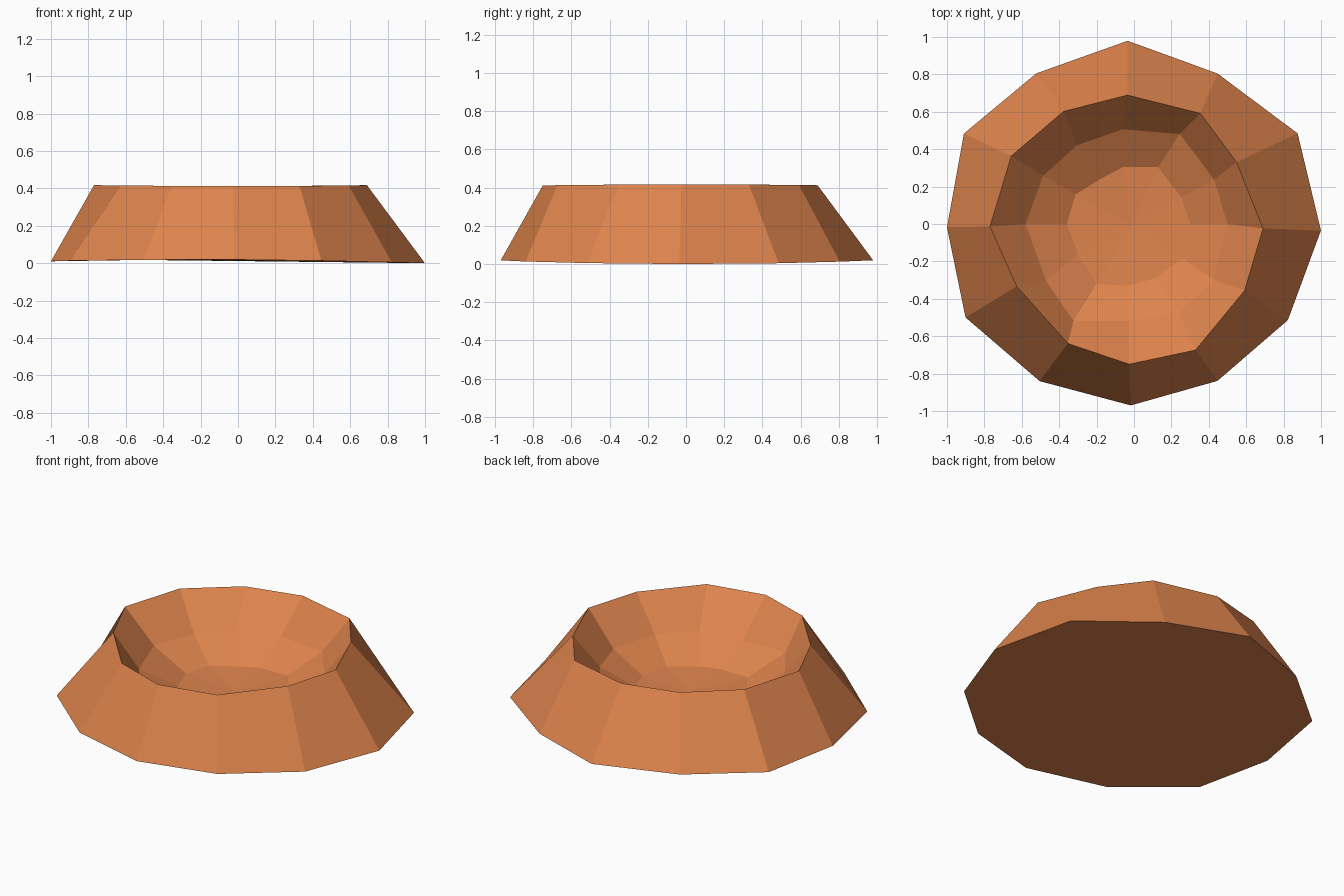
import bpy
import bmesh
from math import radians, cos, sin

default_cube = bpy.data.objects.get("Cube")
if default_cube:
    bpy.data.objects.remove(default_cube, do_unlink=True)

SIDES = 12


def make_material(name, colour):
    material = bpy.data.materials.new(name)
    material.use_nodes = True
    material.diffuse_color = colour
    shader = next(n for n in material.node_tree.nodes if n.type == "BSDF_PRINCIPLED")
    shader.inputs["Base Color"].default_value = colour
    return material


def make_ring(bm, radii, twists, height):
    """Uneven twelve-sided ring: radius and angle offset for each corner."""
    ring = []
    for corner, (radius, twist) in enumerate(zip(radii, twists)):
        angle = radians(corner * 360 / SIDES + twist)
        x, y = radius * cos(angle), radius * sin(angle)
        ring.append(bm.verts.new((x, y, height(x, y))))
    return ring


def bridge(bm, lower, upper):
    """Join two rings with a band of quads."""
    for i in range(SIDES):
        j = (i + 1) % SIDES
        bm.faces.new((lower[i], lower[j], upper[j], upper[i]))


bm = bmesh.new()

# Ground edge, slightly lifted towards the front and back
base = make_ring(
    bm,
    (1, 1, .92, .98, .96, 1.03, 1, 1.03, .98, .97, .95, .97),
    (-2, -1, 1, 2, 3, 2, 1, -1, -1, -1, -2, -2),
    lambda x, y: max(0, .015 * y * y + .005 * (1 - x)))

# Raised rim
rim = make_ring(
    bm,
    (.69, .64, .69, .69, .71, .75, .77, .71, .73, .75, .75, .69),
    (-2, 1, -1, 3, 2, 1, 1, -2, 1, -2, -4, -1),
    lambda x, y: .417 - .01 * y * y)

# Ledge halfway down the bowl
ledge = make_ring(
    bm,
    (.5, .49, .54, .51, .52, .55, .58, .56, .61, .52, .53, .52),
    (0, -1, 3, 7, 6, 2, 0, 3, -2, -3, -3, -5),
    lambda x, y: .22)

# Edge of the bowl floor
floor = make_ring(
    bm,
    (.3, .29, .33, .31, .3, .35, .36, .34, .38, .33, .31, .32),
    (0, -1, 7, 11, 7, 3, 0, -2, -2, -4, -9, -5),
    lambda x, y: .105)

# Outer slope and the two bands of the bowl
for lower, upper in ((base, rim), (rim, ledge), (ledge, floor)):
    bridge(bm, lower, upper)

# Shallow floor fan and closed underside
centre = bm.verts.new((-.01, -.01, .085))
for i in range(SIDES):
    bm.faces.new((floor[i], floor[(i + 1) % SIDES], centre))
bm.faces.new(list(reversed(base)))
bmesh.ops.recalc_face_normals(bm, faces=bm.faces)

mesh = bpy.data.meshes.new("crater")
bm.to_mesh(mesh)
bm.free()
mesh.materials.append(make_material("orange_clay", (.73, .23, .073, 1)))
crater = bpy.data.objects.new("crater", mesh)
bpy.context.collection.objects.link(crater)
